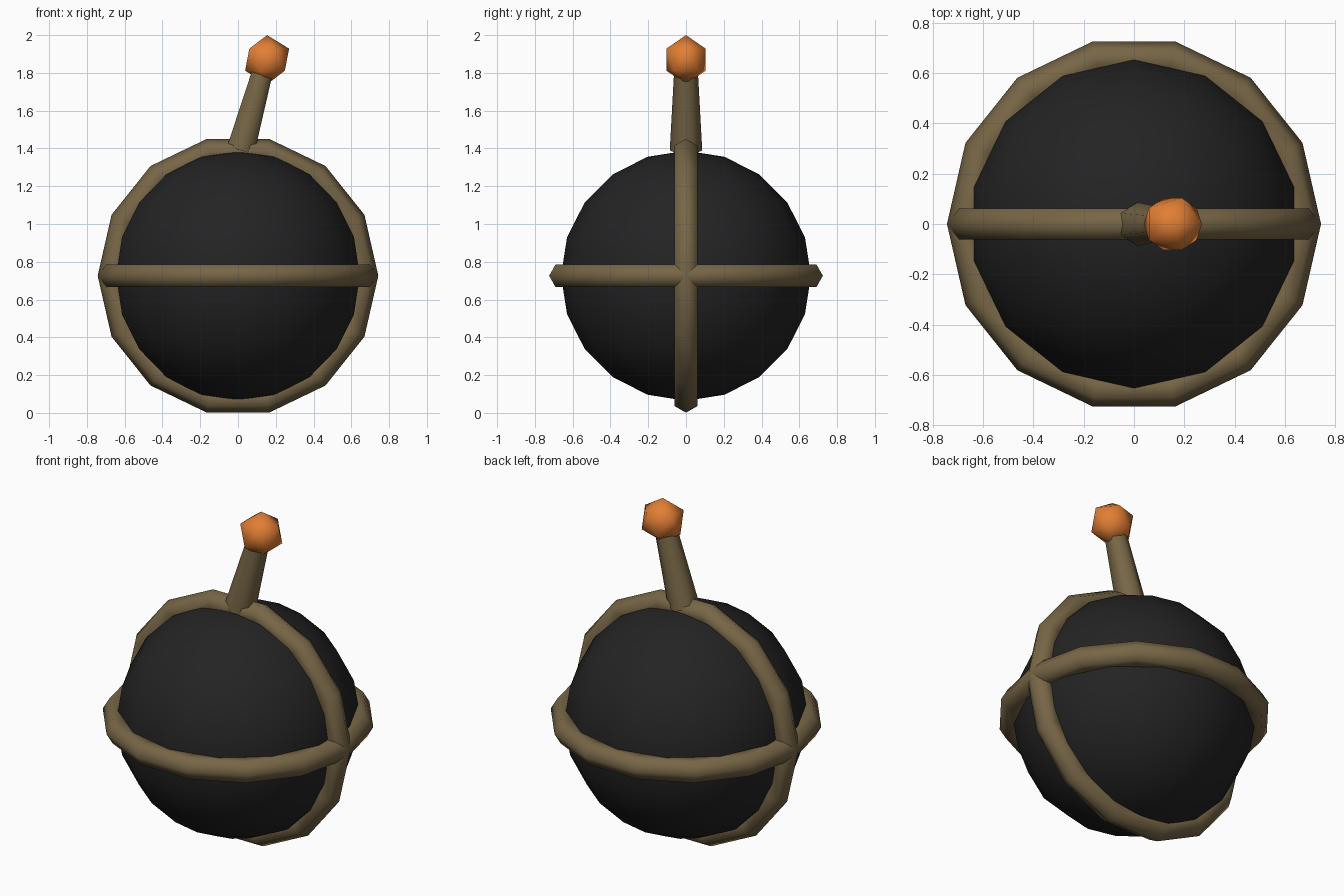
import bpy
from math import radians
from mathutils import Vector

cube = bpy.data.objects.get("Cube")
if cube:
    bpy.data.objects.remove(cube, do_unlink=True)


def make_material(name, rgb):
    mat = bpy.data.materials.new(name)
    mat.use_nodes = True
    mat.diffuse_color = (*rgb, 1)
    mat.node_tree.nodes["Principled BSDF"].inputs["Base Color"].default_value = (*rgb, 1)
    return mat


def finish(name, mat):
    """Name, colour and smooth the newly added object."""
    obj = bpy.context.object
    obj.name = obj.data.name = name
    obj.data.materials.append(mat)
    bpy.ops.object.shade_smooth_by_angle(angle=radians(75))
    return obj


black = make_material("charcoal black", (0.017, 0.017, 0.017))
bronze = make_material("dull bronze", (0.185, 0.133, 0.062))
orange = make_material("orange", (0.76, 0.21, 0.035))

centre = Vector((0, 0, 0.726))

# Round body
bpy.ops.mesh.primitive_uv_sphere_add(segments=14, ring_count=10, radius=0.662, location=centre)
finish("body", black)

# Two crossing hoops, one level and one upright
for name, tilt in (("level_hoop", 0), ("upright_hoop", 90)):
    bpy.ops.mesh.primitive_torus_add(major_segments=14, minor_segments=6,
                                     major_radius=0.673, minor_radius=0.07,
                                     location=centre, rotation=(radians(tilt), 0, 0))
    finish(name, bronze)

# Tapered stem leaning to the left side
base, top = Vector((0.014, 0, 1.39)), Vector((0.145, 0, 1.86))
axis = top - base
bpy.ops.mesh.primitive_cone_add(vertices=6, radius1=0.086, radius2=0.06,
                                depth=axis.length, location=(base + top) / 2,
                                rotation=(0, axis.angle(Vector((0, 0, 1))), 0))
finish("stem", bronze)

# Faceted knob at the tip
bpy.ops.mesh.primitive_ico_sphere_add(subdivisions=1, radius=0.13, location=(0.154, 0, 1.87))
knob = finish("knob", orange)
knob.scale.y = 0.94
